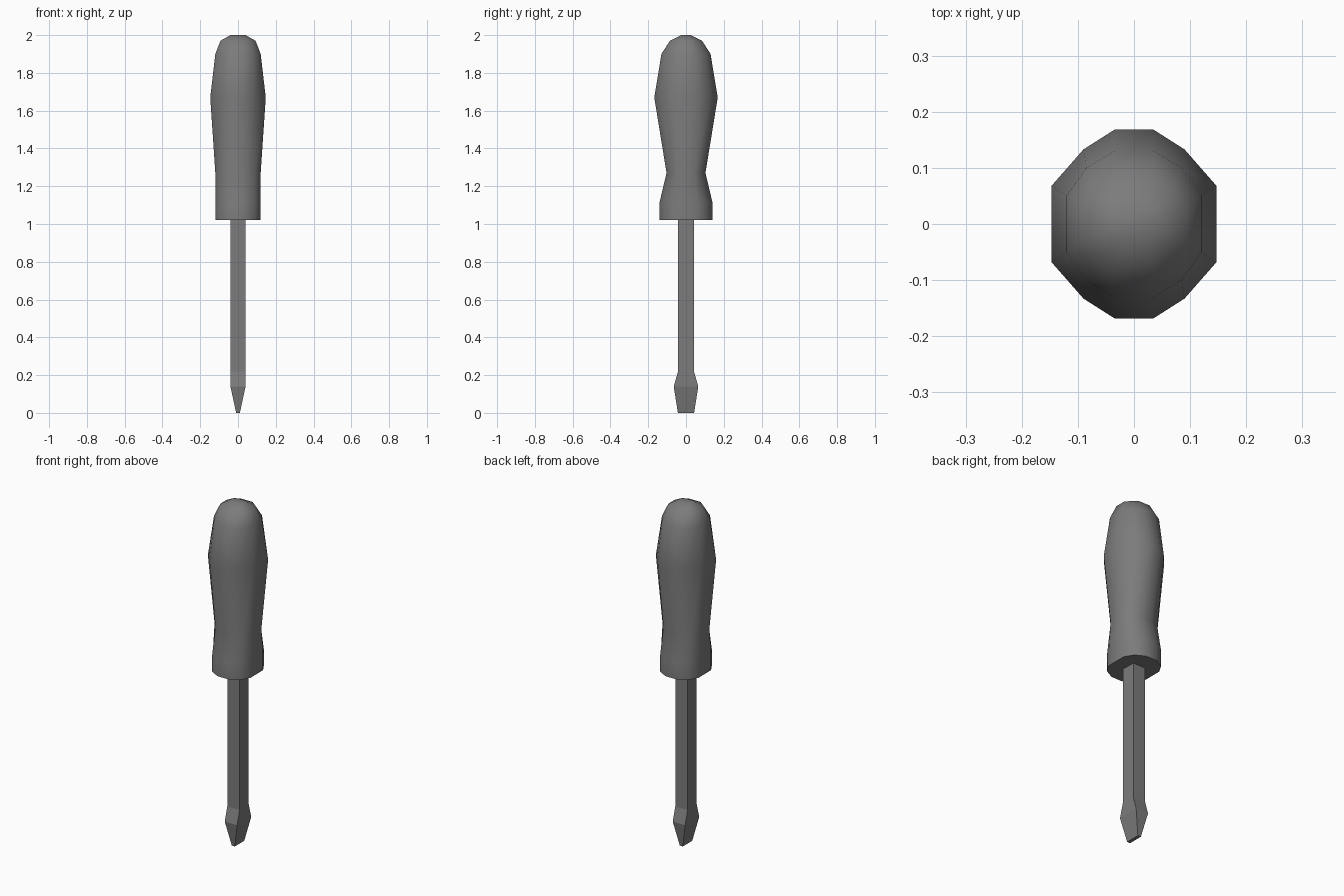
import bpy, bmesh, math

cube = bpy.data.objects.get("Cube")
if cube:
    bpy.data.objects.remove(cube, do_unlink=True)

grey = bpy.data.materials.new("dark grey")
grey.use_nodes = True
colour = (0.2, 0.2, 0.2, 1)
grey.diffuse_color = colour
grey.node_tree.nodes["Principled BSDF"].inputs["Base Color"].default_value = colour


def mirrored_ring(corners):
    """Closed outline from the corners of its +x +y quarter, listed from +x to +y."""
    right = [(x, -y) for x, y in reversed(corners)] + corners
    return right + [(-x, -y) for x, y in right]


def loft(name, rings, angle):
    """Bridge a stack of (height, quarter corners) rings and cap both ends."""
    bm = bmesh.new()
    loops = [[bm.verts.new((x, y, z)) for x, y in mirrored_ring(c)] for z, c in rings]
    n = len(loops[0])
    for low, high in zip(loops, loops[1:]):
        for i in range(n):
            j = (i + 1) % n
            bm.faces.new((low[i], low[j], high[j], high[i]))
    bm.faces.new(loops[0][::-1])
    bm.faces.new(loops[-1])
    bmesh.ops.recalc_face_normals(bm, faces=bm.faces)
    mesh = bpy.data.meshes.new(name)
    bm.to_mesh(mesh)
    bm.free()
    mesh.materials.append(grey)
    obj = bpy.data.objects.new(name, mesh)
    bpy.context.collection.objects.link(obj)
    if angle:
        bpy.ops.object.select_all(action="DESELECT")
        obj.select_set(True)
        bpy.context.view_layer.objects.active = obj
        bpy.ops.object.shade_smooth_by_angle(angle=math.radians(angle))
    return obj


# Twelve-sided grip: flared collar, pinched waist, swollen palm, domed end
loft("handle", [
    (1.02, [(0.12, 0.06), (0.09, 0.11), (0.035, 0.14)]),
    (1.115, [(0.12, 0.06), (0.09, 0.11), (0.035, 0.14)]),
    (1.27, [(0.12, 0.045), (0.09, 0.08), (0.035, 0.103)]),
    (1.67, [(0.147, 0.068), (0.09, 0.133), (0.035, 0.168)]),
    (1.9, [(0.12, 0.05), (0.085, 0.1), (0.035, 0.13)]),
    (1.97, [(0.093, 0.03), (0.07, 0.058), (0.035, 0.085)]),
    (2.0, [(0.04, 0.012), (0.03, 0.02), (0.015, 0.025)]),
], 45)

# Square shaft running into a flared, wedge-shaped flat tip
loft("shaft_and_tip", [
    (0.0, [(0.01, 0.043)]),
    (0.14, [(0.04, 0.065)]),
    (0.22, [(0.04, 0.042)]),
    (1.03, [(0.04, 0.042)]),
], 0)
